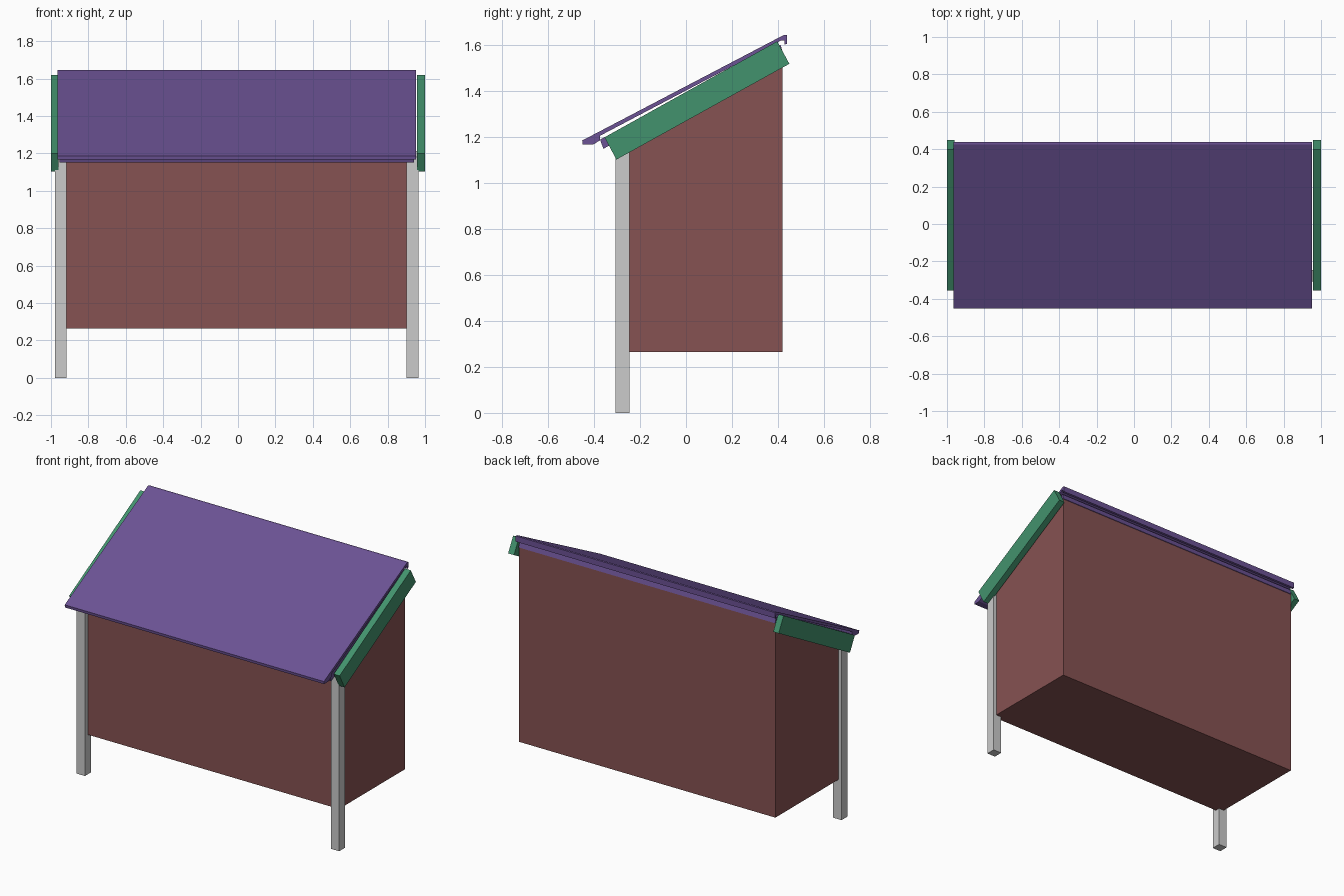
import bpy

if "Cube" in bpy.data.objects:
    bpy.data.objects.remove(bpy.data.objects["Cube"])


def material(name, rgb):
    m = bpy.data.materials.new(name)
    m.diffuse_color = (*rgb, 1)
    m.use_nodes = True
    m.node_tree.nodes["Principled BSDF"].inputs["Base Color"].default_value = m.diffuse_color
    return m


RED = material("red_brown", (0.24, 0.085, 0.085))
GREEN = material("green", (0.055, 0.29, 0.155))
PURPLE = material("purple", (0.15, 0.085, 0.30))


def extrude_x(name, profile, x0, x1, mat=None):
    """Extrude a (y, z) side profile, given counter-clockwise, from x0 to x1."""
    n = len(profile)
    verts = [(x, y, z) for x in (x0, x1) for y, z in profile]
    faces = [tuple(reversed(range(n))), tuple(range(n, 2 * n))]
    faces += [(i, (i + 1) % n, n + (i + 1) % n, n + i) for i in range(n)]
    mesh = bpy.data.meshes.new(name)
    mesh.from_pydata(verts, [], faces)
    mesh.update()
    if mat:
        mesh.materials.append(mat)
    obj = bpy.data.objects.new(name, mesh)
    bpy.context.collection.objects.link(obj)
    return obj


# Enclosed body with sloping top, set into the posts
extrude_x("body", [(-0.278, 0.265), (0.42, 0.265), (0.42, 1.565), (-0.278, 1.195)],
          -0.955, 0.942, RED)

# Two front posts, cut to the roof slope
for side, x in (("left", -0.978), ("right", 0.902)):
    extrude_x("front_post_" + side,
              [(-0.308, 0), (-0.246, 0), (-0.246, 1.212), (-0.308, 1.18)], x, x + 0.062)

# Sloping boards on both sides of the roof
for side, x0, x1 in (("left", -1.0, -0.96), ("right", 0.957, 1.0)):
    extrude_x("side_board_" + side,
              [(-0.303, 1.103), (0.45, 1.52), (0.397, 1.618), (-0.355, 1.20)],
              x0, x1, GREEN)

# Roof deck resting on the body
extrude_x("roof_deck", [(-0.36, 1.15), (0.423, 1.565),
                        (0.412, 1.602), (-0.374, 1.19)], -0.955, 0.942, PURPLE)

# Thin roof sheet with folded front and back edges
extrude_x("roof_sheet", [(-0.45, 1.168), (-0.405, 1.168), (-0.374, 1.187),
                         (-0.374, 1.207), (0.415, 1.622), (0.428, 1.622),
                         (0.428, 1.603), (0.439, 1.607), (0.439, 1.645),
                         (0.425, 1.645), (-0.452, 1.186)],
          -0.965, 0.952, PURPLE)
